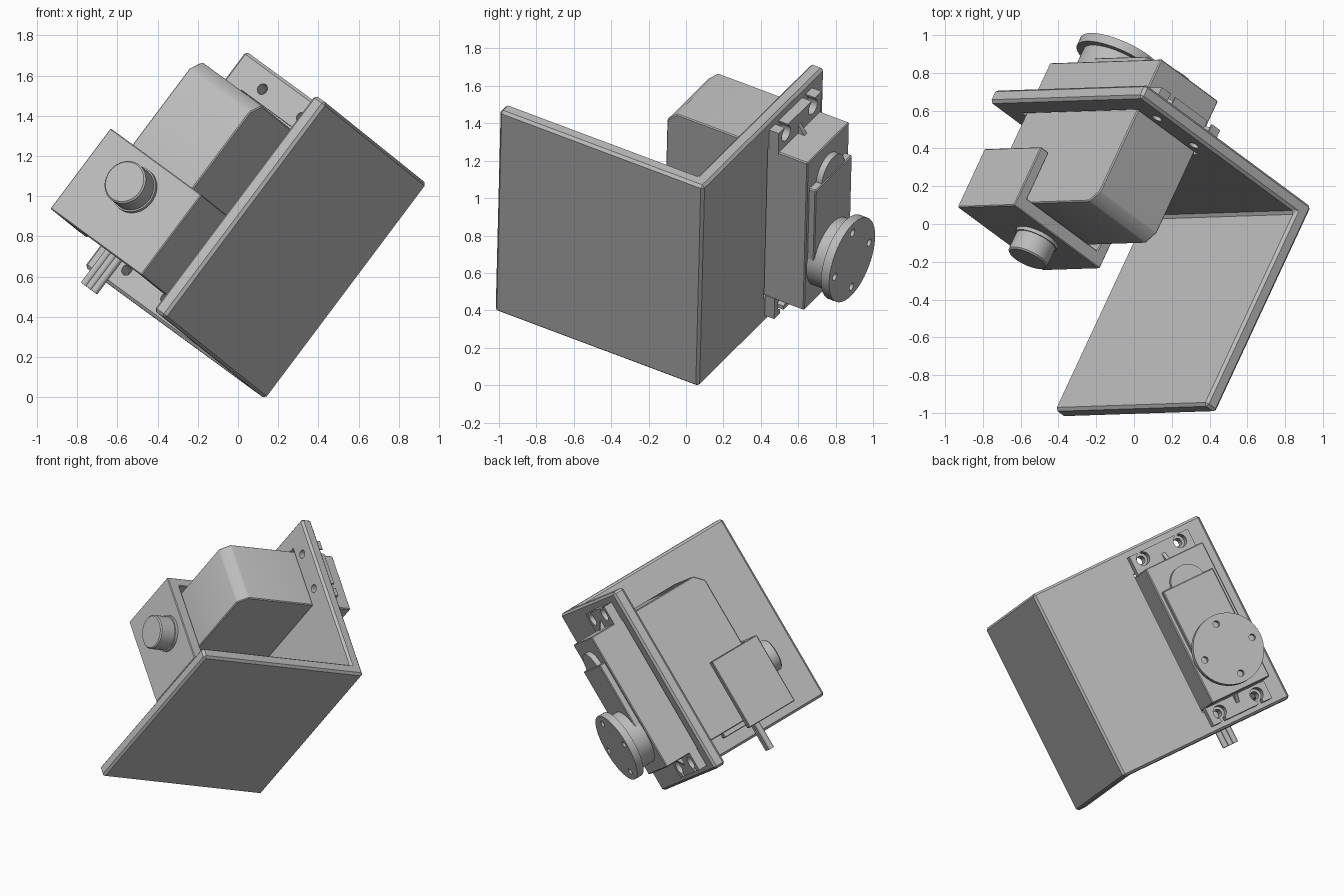
import bpy, bmesh, math
from mathutils import Matrix, Vector

if "Cube" in bpy.data.objects:
    bpy.data.objects.remove(bpy.data.objects["Cube"], do_unlink=True)

# Tilted frame: u along the bracket, v out of the mounting plate, w across it
u = Vector((0.60, 0.02, 0.80)).normalized()
v = Vector((0.40, 0.857, -0.32))
v = (v - u * v.dot(u)).normalized()
w = u.cross(v)
FRAME = Matrix.Translation((0.14, 0.065, -0.013)) @ Matrix((u, v, w)).transposed().to_4x4()

grey = bpy.data.materials.new("plain grey")
grey.use_nodes = True
grey.diffuse_color = (0.5, 0.5, 0.5, 1)
grey.node_tree.nodes["Principled BSDF"].inputs["Base Color"].default_value = (0.5, 0.5, 0.5, 1)


def shade(ob):
    bpy.ops.object.select_all(action='DESELECT')
    ob.select_set(True)
    bpy.context.view_layer.objects.active = ob
    bpy.ops.object.shade_smooth_by_angle(angle=math.radians(30))


def finish(name, bm, bevel=0):
    bmesh.ops.recalc_face_normals(bm, faces=bm.faces)
    mesh = bpy.data.meshes.new(name)
    bm.to_mesh(mesh)
    bm.free()
    mesh.materials.append(grey)
    ob = bpy.data.objects.new(name, mesh)
    ob.matrix_world = FRAME
    bpy.context.collection.objects.link(ob)
    bpy.context.view_layer.objects.active = ob
    if bevel:
        mod = ob.modifiers.new("edge", 'BEVEL')
        mod.width = bevel
        bpy.ops.object.modifier_apply(modifier=mod.name)
    shade(ob)
    return ob


def prism(name, points, c0, c1, axis=2, bevel=0):
    """Extrude a profile along local axis 0 (u) or 2 (w)."""
    bm = bmesh.new()
    def place(p, t):
        return (t, p[0], p[1]) if axis == 0 else (p[0], p[1], t)
    face = bm.faces.new([bm.verts.new(place(p, c0)) for p in points])
    step = Vector((c1 - c0, 0, 0)) if axis == 0 else Vector((0, 0, c1 - c0))
    ext = bmesh.ops.extrude_face_region(bm, geom=[face])
    bmesh.ops.translate(bm, vec=step, verts=[e for e in ext["geom"] if isinstance(e, bmesh.types.BMVert)])
    return finish(name, bm, bevel)


def box(name, a, b, c, bevel=0):
    return prism(name, [(a[0], b[0]), (a[1], b[0]), (a[1], b[1]), (a[0], b[1])], c[0], c[1], 2, bevel)


def rod(name, a, c, b, r, bevel=0, sides=40):
    """Cylinder along local v."""
    bm = bmesh.new()
    bmesh.ops.create_cone(bm, cap_ends=True, segments=sides, radius1=r, radius2=r, depth=b[1] - b[0],
                          matrix=Matrix.Translation((a, (b[0] + b[1]) / 2, c)) @ Matrix.Rotation(math.pi / 2, 4, 'X'))
    return finish(name, bm, bevel)


def cut(ob, cutters):
    for cutter in cutters:
        cutter.hide_render = True
        bpy.context.view_layer.objects.active = ob
        mod = ob.modifiers.new("cut", 'BOOLEAN')
        mod.operation = 'DIFFERENCE'
        mod.solver = 'EXACT'
        mod.object = cutter
        bpy.ops.object.modifier_apply(modifier=mod.name)
        bpy.data.objects.remove(cutter, do_unlink=True)
    shade(ob)


LEN, DEPTH, WIDE, T = 1.34, 1.27, 1.265, 0.08
LO, HI = 0.17, 1.155         # servo body along u
C0, C1, MID = 0.695, 1.13, 0.91
AXIS = 0.44                  # output shaft position along u
HOLES = [(a, MID + s) for a in (0.11, 1.235) for s in (-0.14, 0.14)]

# L-shaped bracket with servo window and screw holes
bracket = prism("bracket", [(0, 0), (-DEPTH, 0), (-DEPTH, T), (-T, T), (-T, WIDE), (0, WIDE)],
                0, LEN, 0, 0.015)
cut(bracket, [box("window_cutter", (LO - 0.015, HI + 0.015), (-0.2, 0.1), (C0 - 0.015, C1 + 0.015))]
    + [rod("hole_cutter", a, c, (-0.2, 0.1), 0.028, sides=20) for a, c in HOLES])

# Servo case, chamfered at the inner end
k, inner = 0.06, -0.635
prism("servo_body", [(LO, 0.24), (LO, inner + k), (LO + k, inner), (HI - k, inner), (HI, inner + k), (HI, 0.24)],
      C0, C1, 2, 0.006)

# Slotted mounting lugs with stiffening ribs
for name, a0, a1, end in (("lower_lug", 0.045, LO + 0.01, 0.0), ("upper_lug", HI - 0.01, 1.285, 1.34)):
    lug = box(name, (a0, a1), (0.001, 0.06), (C0 - 0.005, C1 + 0.005))
    cutters = []
    for a, c in HOLES:
        if a0 < a < a1:
            cutters.append(rod("lug_hole_cutter", a, c, (-0.1, 0.2), 0.045, sides=24))
            cutters.append(box("slot_cutter", sorted((a, end)), (-0.1, 0.2), (c - 0.018, c + 0.018)))
    cut(lug, cutters)
    base = LO if end == 0 else HI
    tip = 0.1 if end == 0 else 1.225
    prism(name + "_rib", [(base, 0.05), (tip, 0.05), (base, 0.1)], MID - 0.012, MID + 0.012)

# Raised gear cover
box("gear_cover", (AXIS - 0.02, 0.97), (0.23, 0.28), (MID - 0.19, MID + 0.19), 0.006)
rod("gear_cover_round", AXIS, MID, (0.23, 0.28), 0.20)
rod("gear_cover_boss", 0.955, MID, (0.23, 0.275), 0.12)

# Round output horn
rod("horn_hub", AXIS, MID, (0.27, 0.36), 0.2)
horn = rod("horn_disc", AXIS, MID, (0.355, 0.405), 0.24, 0, 64)
cut(horn, [rod("horn_hole_cutter", AXIS + 0.18 * math.cos(t), MID + 0.18 * math.sin(t), (0.37, 0.5), 0.022, sides=16)
           for t in (i * math.pi / 2 for i in range(4))])

# U-shaped strap around the inner end, with pivot button
s0, s1, th, out, leg = 0.585, 1.24, 0.06, -0.715, -0.355
prism("pivot_strap", [(leg, s0), (out, s0), (out, s1), (leg, s1), (leg, s1 - th),
                      (out + 0.075, s1 - th), (out + 0.075, s0 + th), (leg, s0 + th)],
      0.117, 0.617, 0, 0.005)
rod("pivot_collar", AXIS, MID, (out - 0.02, out + 0.01), 0.12)
rod("pivot_button", AXIS, MID, (-0.845, out), 0.112, 0.008)

# Three-wire lead
for i in (-1, 0, 1):
    bm = bmesh.new()
    bmesh.ops.create_cone(bm, cap_ends=True, segments=16, radius1=0.02, radius2=0.02, depth=0.27,
                          matrix=Matrix.Translation((0.05, -0.5, MID + 0.036 * i)) @ Matrix.Rotation(math.pi / 2, 4, 'Y'))
    finish("lead_wire", bm)
